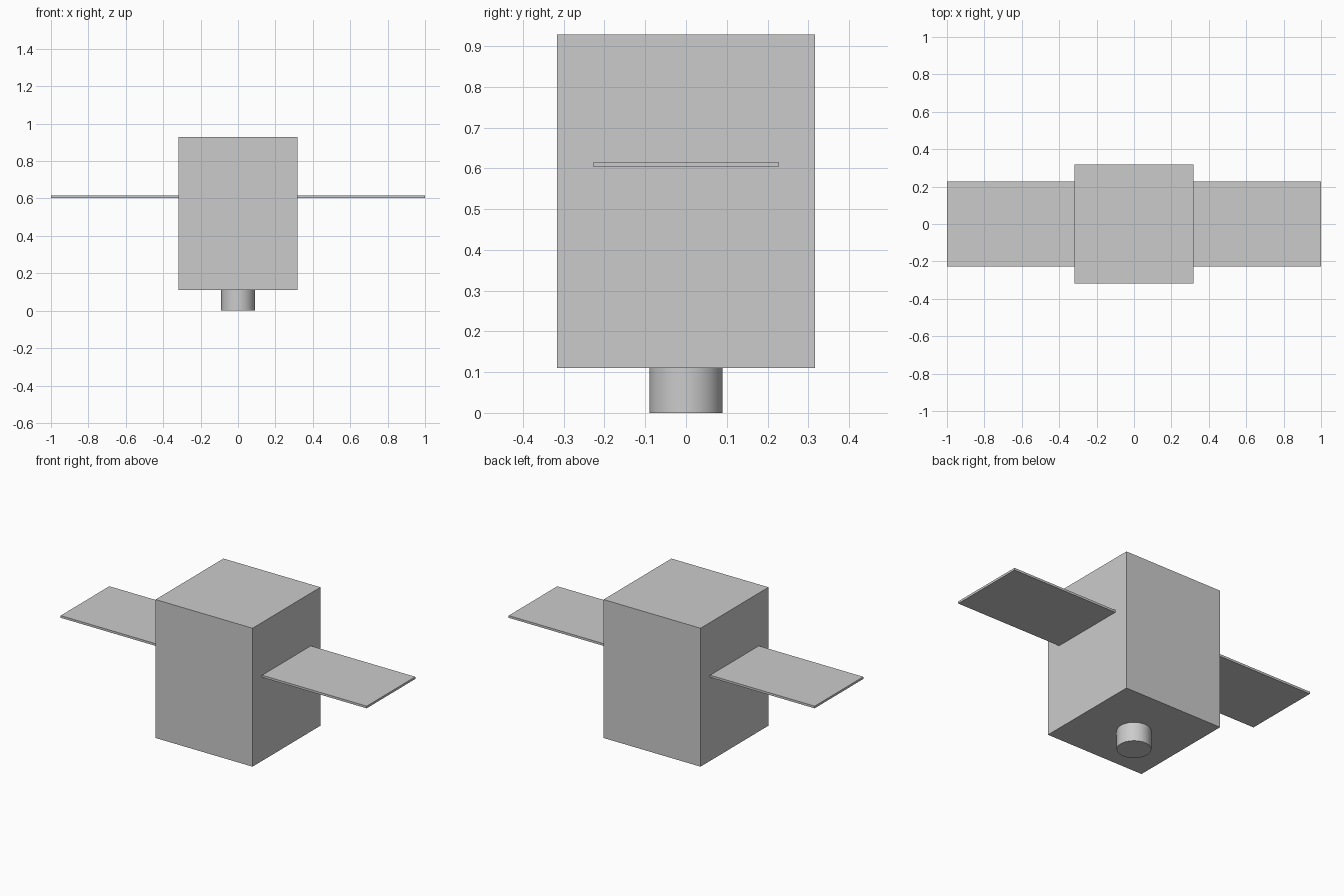
import bpy

default_cube = bpy.data.objects.get("Cube")
if default_cube:
    bpy.data.objects.remove(default_cube, do_unlink=True)

# Single plain grey for the whole satellite
GREY = (0.6, 0.6, 0.6, 1.0)
grey = bpy.data.materials.new("plain grey")
grey.use_nodes = True
grey.diffuse_color = GREY
grey.node_tree.nodes["Principled BSDF"].inputs["Base Color"].default_value = GREY

BODY_HALF = 0.317
BODY_BOTTOM, BODY_TOP = 0.11, 0.928
PANEL_HALF_DEPTH = 0.227
PANEL_BOTTOM, PANEL_TOP = 0.603, 0.616
NOZZLE_RADIUS = 0.09


def box(name, low, high):
    """Add a box spanning two opposite corners."""
    centre = [(a + b) / 2 for a, b in zip(low, high)]
    bpy.ops.mesh.primitive_cube_add(size=1, location=centre)
    obj = bpy.context.object
    obj.name = name
    obj.scale = [b - a for a, b in zip(low, high)]
    bpy.ops.object.transform_apply(location=False, rotation=False, scale=True)
    obj.data.materials.append(grey)
    return obj


# Main body
box("body", (-BODY_HALF, -BODY_HALF, BODY_BOTTOM), (BODY_HALF, BODY_HALF, BODY_TOP))

# Thin side panels, flush against the body
for name, x_low, x_high in (("left_panel", BODY_HALF, 1), ("right_panel", -1, -BODY_HALF)):
    box(name, (x_low, -PANEL_HALF_DEPTH, PANEL_BOTTOM), (x_high, PANEL_HALF_DEPTH, PANEL_TOP))

# Round nozzle under the body
bpy.ops.mesh.primitive_cylinder_add(vertices=64, radius=NOZZLE_RADIUS, depth=BODY_BOTTOM,
                                    location=(0, 0, BODY_BOTTOM / 2))
nozzle = bpy.context.object
nozzle.name = "nozzle"
nozzle.data.materials.append(grey)
bpy.ops.object.shade_smooth_by_angle()
